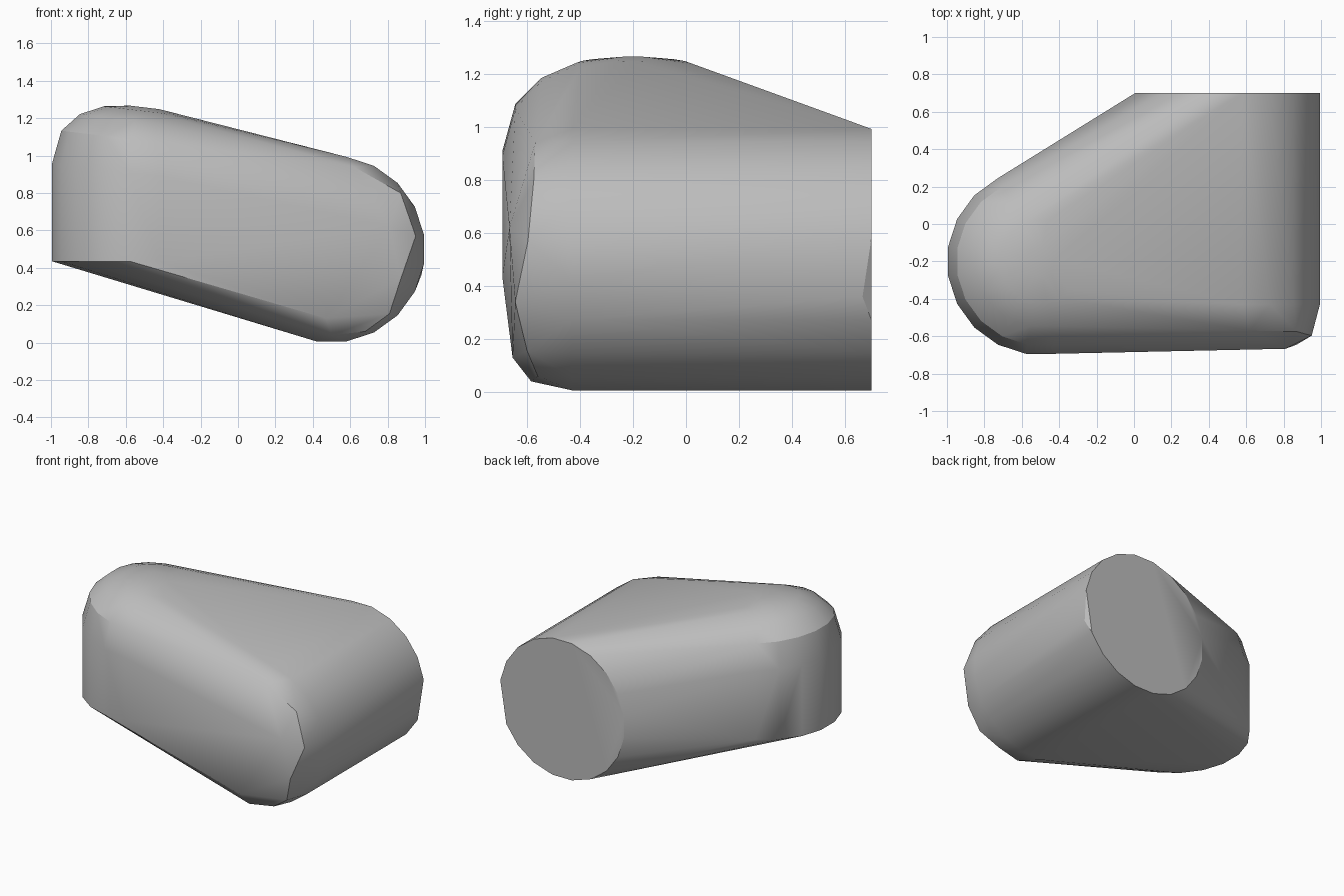
import bpy, bmesh, math
from mathutils import Vector

cube = bpy.data.objects.get("Cube")
if cube:
    bpy.data.objects.remove(cube, do_unlink=True)

SIDES = 20
RADIUS = 0.5


def ring(centre, u, v, radius):
    """Points of a regular polygon spanned by the directions u and v."""
    points = []
    for i in range(SIDES):
        a = math.tau * (i + 0.5) / SIDES
        points.append(Vector(centre) + radius * (math.cos(a) * Vector(u) + math.sin(a) * Vector(v)))
    return points


X, Y, Z = (1, 0, 0), (0, 1, 0), (0, 0, 1)

# Upright end: flat round base with a slightly tilted dome on top
points = ring((-0.5, -0.2, 0.435), X, Y, RADIUS)
tilted_x = (1, 0, -0.12)
for radius, height in ((RADIUS, 0.9), (0.45, 1.08), (0.35, 1.18), (0.22, 1.238), (0.08, 1.258)):
    points += ring((-0.5, -0.2, height), tilted_x, Y, radius)

# Lying end: flat round back, one chipped rim corner
back = ring((0.5, 0.7, 0.5), X, Z, RADIUS)
points += back[:-1] + [Vector((0.98, 0.667, 0.36))]
points += ring((0.5, -0.43, 0.5), X, Z, RADIUS)

# Faceted front of the lying end
points += [Vector(p) for p in (
    (0.47, -0.655, 0.13), (0.81, -0.6, 0.155), (0.87, -0.645, 0.34),
    (0.95, -0.597, 0.57), (0.81, -0.667, 0.62), (0.87, -0.575, 0.8),
    (0.5, -0.585, 0.04), (0.68, -0.56, 0.06), (0.62, -0.57, 0.94))]

# Stretch one convex skin over both ends
bm = bmesh.new()
for p in points:
    bm.verts.new(p)
hull = bmesh.ops.convex_hull(bm, input=bm.verts)
loose = {g for g in hull["geom_interior"] + hull["geom_unused"] if isinstance(g, bmesh.types.BMVert)}
bmesh.ops.delete(bm, geom=list(loose), context="VERTS")
bmesh.ops.dissolve_limit(bm, angle_limit=math.radians(0.5), verts=bm.verts, edges=bm.edges)
bmesh.ops.recalc_face_normals(bm, faces=bm.faces)

mesh = bpy.data.meshes.new("elbow_hull")
bm.to_mesh(mesh)
bm.free()
body = bpy.data.objects.new("elbow_hull", mesh)
bpy.context.collection.objects.link(body)

# Plain grey
grey = bpy.data.materials.new("plain_grey")
grey.use_nodes = True
colour = (0.5, 0.5, 0.5, 1)
grey.diffuse_color = colour
grey.node_tree.nodes["Principled BSDF"].inputs["Base Color"].default_value = colour
mesh.materials.append(grey)

bpy.ops.object.select_all(action="DESELECT")
body.select_set(True)
bpy.context.view_layer.objects.active = body
bpy.ops.object.shade_smooth_by_angle(angle=math.radians(30))
